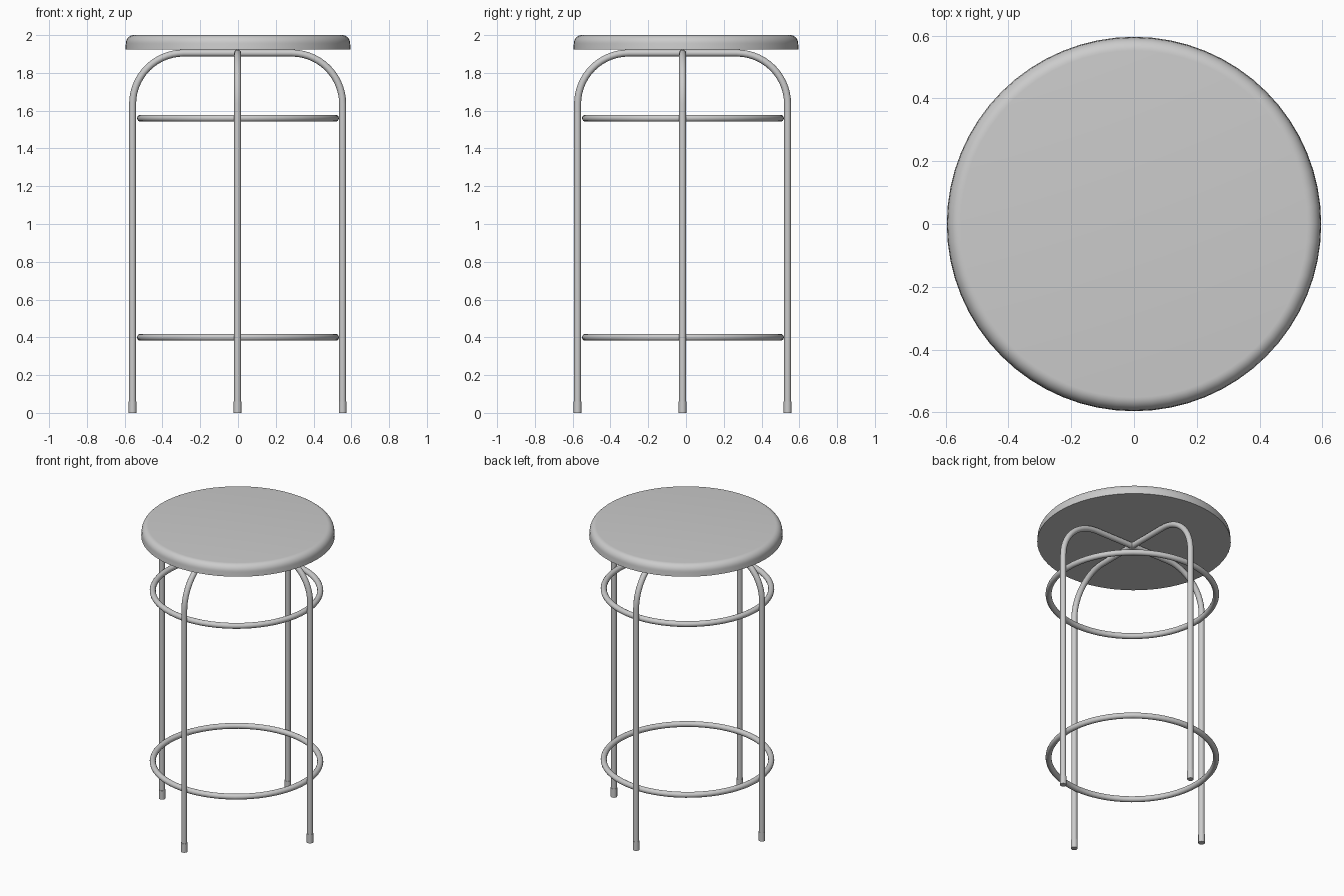
import bpy
import bmesh
from math import cos, sin, pi
from mathutils import Matrix

cube = bpy.data.objects.get("Cube")
if cube:
    bpy.data.objects.remove(cube)

LEG_X, LEG_Y = -0.002, -0.018      # centre of the tube frame
LEG_R, TUBE = 0.556, 0.0185        # leg distance from centre, tube radius
BAR_Z, BEND = 1.905, 0.27          # height of top bar, bend radius

grey = bpy.data.materials.new("light_grey")
grey.use_nodes = True
colour = (0.6, 0.6, 0.6, 1)
grey.diffuse_color = colour
grey.node_tree.nodes["Principled BSDF"].inputs["Base Color"].default_value = colour


def finish(name, bm):
    """Turn a bmesh into a smooth-shaded object with crisp edges."""
    bmesh.ops.recalc_face_normals(bm, faces=bm.faces)
    mesh = bpy.data.meshes.new(name)
    bm.to_mesh(mesh)
    bm.free()
    mesh.materials.append(grey)
    obj = bpy.data.objects.new(name, mesh)
    bpy.context.collection.objects.link(obj)
    bpy.ops.object.select_all(action="DESELECT")
    obj.select_set(True)
    bpy.context.view_layer.objects.active = obj
    bpy.ops.object.shade_smooth_by_angle(angle=pi / 5)
    return obj


def lathe(name, profile, location, steps, closed=False):
    """Spin an (r, z) profile about the vertical axis."""
    bm = bmesh.new()
    verts = [bm.verts.new((r, 0, z)) for r, z in profile]
    edges = [bm.edges.new(pair) for pair in zip(verts, verts[1:])]
    if closed:
        edges.append(bm.edges.new((verts[-1], verts[0])))
    bmesh.ops.spin(bm, geom=verts + edges, axis=(0, 0, 1), cent=(0, 0, 0),
                   angle=2 * pi, steps=steps, use_duplicate=False)
    bmesh.ops.remove_doubles(bm, verts=bm.verts, dist=1e-4)
    bmesh.ops.translate(bm, verts=bm.verts, vec=location)
    return finish(name, bm)


def bent_tube(name, angle, sides=16, steps=14):
    """Sweep a circle along an upside-down U of two legs and a top bar."""
    half = [(LEG_R, 0, 0)]          # path entries: x, z, tilt
    for i in range(steps + 1):
        a = pi / 2 * i / steps
        half.append((LEG_R - BEND + BEND * cos(a), BAR_Z - BEND + BEND * sin(a), a))
    path = half + [(-x, z, pi - a) for x, z, a in reversed(half)]
    bm = bmesh.new()
    rings = []
    for x, z, tilt in path:
        ring = []
        for k in range(sides):
            t = 2 * pi * k / sides
            out = TUBE * cos(t)
            ring.append(bm.verts.new((x + out * cos(tilt), TUBE * sin(t), z + out * sin(tilt))))
        rings.append(ring)
    for a, b in zip(rings, rings[1:]):
        for k in range(sides):
            n = (k + 1) % sides
            bm.faces.new((a[k], a[n], b[n], b[k]))
    bm.faces.new(rings[0])
    bm.faces.new(rings[-1])
    bm.transform(Matrix.Translation((LEG_X, LEG_Y, 0)) @ Matrix.Rotation(angle, 4, "Z"))
    return finish(name, bm)


# Round seat with a flat underside and a rounded upper rim
rim = [(0.594 - 0.042 * (1 - cos(a)), 1.955 + 0.045 * sin(a))
       for a in (pi / 2 * i / 8 for i in range(9))]
lathe("seat", [(0, 1.925), (0.596, 1.925)] + rim + [(0, 2.0)], (0, 0, 0), 64)

# Two crossing leg frames
bent_tube("side_leg_frame", 0)
bent_tube("front_back_leg_frame", pi / 2)

# Foot caps
for name, dx, dy in (("left", 1, 0), ("right", -1, 0), ("front", 0, -1), ("back", 0, 1)):
    lathe(name + "_foot_cap", [(0, 0), (0.0205, 0), (0.0205, 0.06), (0, 0.06)],
          (LEG_X + dx * LEG_R, LEG_Y + dy * LEG_R, 0), 16)

# Bracing rings inside the legs
for name, z in (("footrest_ring", 0.4), ("upper_ring", 1.56)):
    section = [(0.516 + TUBE * cos(2 * pi * k / 14), TUBE * sin(2 * pi * k / 14))
               for k in range(14)]
    lathe(name, section, (0.0, -0.016, z), 64, closed=True)
